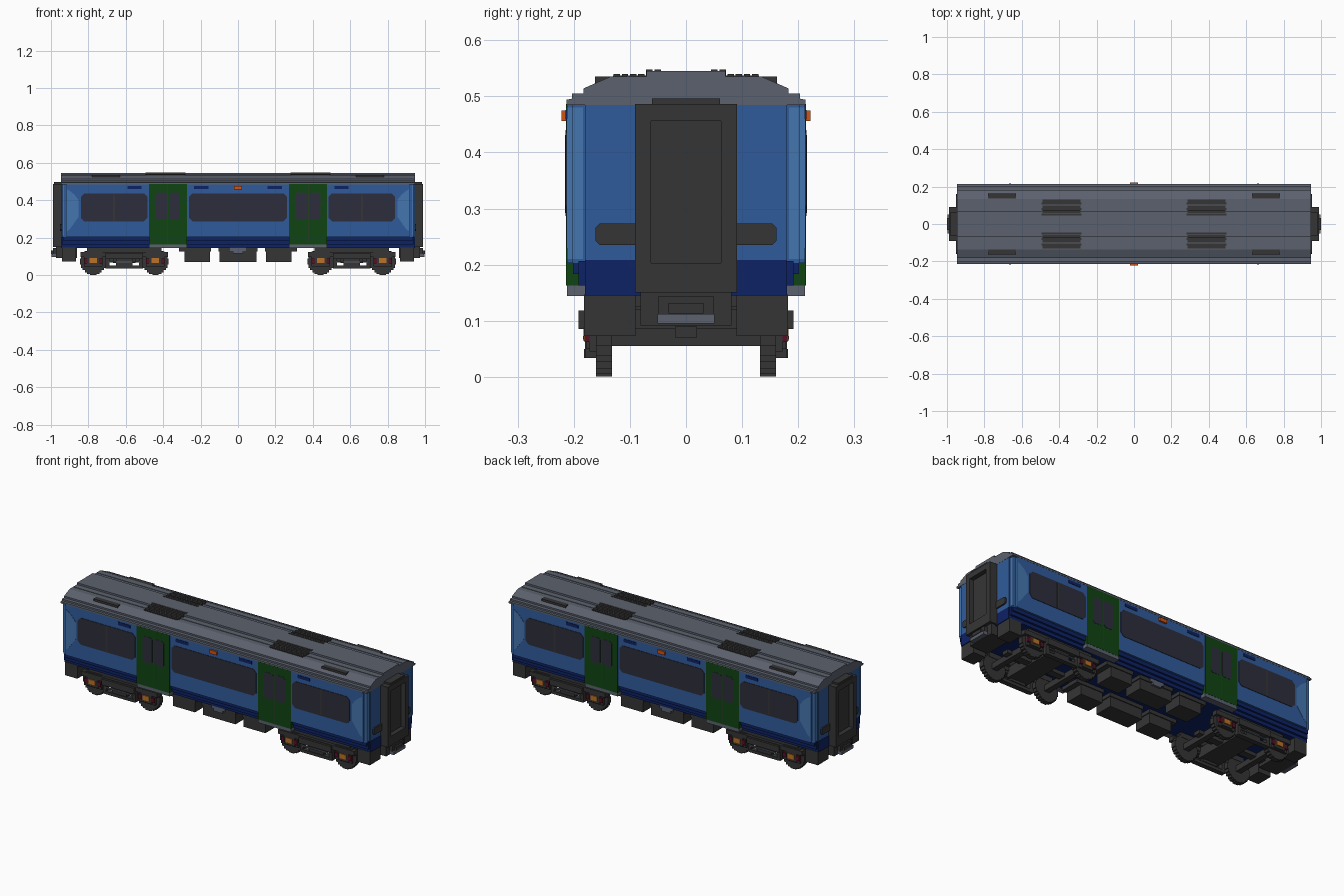
import bpy, bmesh, math

cube = bpy.data.objects.get("Cube")
if cube:
    bpy.data.objects.remove(cube, do_unlink=True)


def material(name, r, g, b):
    m = bpy.data.materials.new(name)
    m.use_nodes = True
    m.diffuse_color = (r, g, b, 1)
    m.node_tree.nodes["Principled BSDF"].inputs["Base Color"].default_value = (r, g, b, 1)
    return m


BLUE = material("body blue", 0.03, 0.105, 0.33)
LIGHT = material("light blue", 0.06, 0.18, 0.43)
NAVY = material("navy", 0.004, 0.016, 0.13)
GREEN = material("door green", 0.005, 0.06, 0.006)
GREY = material("roof grey", 0.105, 0.12, 0.155)
GLASS = material("dark glass", 0.027, 0.027, 0.045)
DARK = material("dark grey", 0.036, 0.036, 0.036)
ORANGE = material("lamp orange", 0.65, 0.09, 0.006)
AMBER = material("axle box amber", 0.5, 0.17, 0.02)
MAROON = material("maroon", 0.09, 0.006, 0.02)


def finish(name, bm, mat):
    bmesh.ops.recalc_face_normals(bm, faces=bm.faces)
    me = bpy.data.meshes.new(name)
    bm.to_mesh(me)
    bm.free()
    me.materials.append(mat)
    ob = bpy.data.objects.new(name, me)
    bpy.context.collection.objects.link(ob)
    return ob


def boxes(name, mat, specs, sx=1, sy=1):
    """Joined boxes from (x0, x1, y0, y1, z0, z1), optionally mirrored."""
    bm = bmesh.new()
    for x0, x1, y0, y1, z0, z1 in specs:
        vs = bmesh.ops.create_cube(bm, size=1)["verts"]
        for v in vs:
            v.co = (sx * (x0 if v.co.x < 0 else x1), sy * (y0 if v.co.y < 0 else y1),
                    z0 if v.co.z < 0 else z1)
    return finish(name, bm, mat)


def prism(name, mat, outline, a, b, axis="y"):
    """Outline (u, z) extruded along y or x between a and b."""
    bm = bmesh.new()
    put = (lambda u, z, d: (u, d, z)) if axis == "y" else (lambda u, z, d: (d, u, z))
    face = bm.faces.new([bm.verts.new(put(u, z, a)) for u, z in outline])
    ext = bmesh.ops.extrude_face_region(bm, geom=[face])["geom"]
    for v in ext:
        if isinstance(v, bmesh.types.BMVert):
            setattr(v.co, axis, b)
    return finish(name, bm, mat)


def octagon(u0, u1, z0, z1, c):
    return [(u0 + c, z0), (u1 - c, z0), (u1, z0 + c), (u1, z1 - c),
            (u1 - c, z1), (u0 + c, z1), (u0, z1 - c), (u0, z0 + c)]


def stepped_disc(cx, cz, r):
    angles = [math.radians(a) for a in (13, 27, 38, 52, 63, 77)]
    quad = []
    for i, a in enumerate(angles):
        quad.append((r * math.cos(a), r * math.sin(a)))
        if i + 1 < len(angles):
            quad.append((r * math.cos(angles[i + 1]), r * math.sin(a)))
    left = [(-x, z) for x, z in reversed(quad)]
    top = quad + left
    return [(cx + x, cz + z) for x, z in top + [(-x, -z) for x, z in top]]


# Body shell with stepped corners
boxes("body_shell", BLUE, [(-.945, .945, -.18, .18, .203, .486),
                           (-.937, .937, -.202, .202, .203, .486),
                           (-.918, .918, -.212, .212, .203, .486)])
boxes("lower_skirt", NAVY, [(-.946, .946, -.18, .18, .145, .208),
                            (-.94, .94, -.192, .192, .163, .207),
                            (-.935, .935, -.201, .201, .183, .206)])

# Roof
half = [(.213, .485), (.213, .494), (.203, .496), (.203, .505), (.183, .505), (.183, .514),
        (.135, .535), (.07, .535), (.07, .545)]
prism("roof", GREY, half + [(-y, z) for y, z in reversed(half)], -.946, .946, "x")
for s in (1, -1):
    boxes("roof_rib", GREY, [(-.94, .94, .10, .106, .53, .5375)], sy=s)
    for t in (1, -1):
        slats = []
        for i in range(6):
            y = .045 + i * .0145
            inset = .006 * (i % 2)
            top = .5475 if y < .06 else .54
            slats.append((.28 + inset, .495 - inset, y, y + .0115, .53, top))
        slats.append((.285, .49, .045, .13, .53, .537))
        boxes("roof_vent", DARK, slats, t, s)
        boxes("roof_edge_vent", DARK, [(.63, .78, .135, .162, .513, .535)], t, s)

# Sides: windows, doors, lamps and corner patches
for s in (1, -1):
    prism("middle_window", GLASS, octagon(-.262, .262, .287, .436, .018), s * .209, s * .2145)
    boxes("side_lamp", ORANGE, [(-.022, .022, .205, .222, .456, .475)], sy=s)
    for t in (1, -1):
        prism("end_window", GLASS, octagon(t * .485, t * .84, .287, .436, .018)
              if t > 0 else octagon(-.84, -.485, .287, .436, .018), s * .209, s * .2145)
        boxes("window_divider", DARK, [(.657, .667, .209, .2152, .292, .431)], t, s)
        boxes("door", GREEN, [(.273, .476, .19, .2135, .163, .486)], t, s)
        boxes("door_gap", DARK, [(.373, .376, .205, .2142, .17, .483)], t, s)
        for u in (.339, .41):
            c = t * u
            prism("door_window", GLASS, octagon(c - .03, c + .03, .295, .44, .01), s * .208, s * .2148)
        boxes("door_step", GREY, [(.273, .476, .178, .2125, .144, .163)], t, s)
        boxes("side_vents", NAVY, [(.157, .235, .205, .2145, .459, .476),
                                   (.517, .592, .205, .2145, .459, .476)], t, s)
        patch = [(.918, .23), (.895, .25), (.868, .29), (.852, .31), (.852, .40),
                 (.875, .43), (.90, .45), (.918, .46)]
        prism("corner_patch", LIGHT, [(t * x, z) for x, z in patch], s * .209, s * .2132)
        boxes("corner_strip", LIGHT, [(.915, .9195, .2, .2125, .21, .48),
                                      (.93, .9385, .184, .203, .21, .48)], t, s)

# Ends: gangway, jumper bar, coupler
bar = octagon(-.161, .161, .235, .273, .007)
for t in (1, -1):
    prism("end_bar", DARK, bar, t * .94, t * .953, "x")
    boxes("gangway_frame", DARK, [(.94, .99, -.091, -.062, .15, .486),
                                  (.94, .99, .062, .091, .15, .486),
                                  (.94, .99, -.062, .062, .456, .486),
                                  (.94, .99, -.062, .062, .15, .203),
                                  (.94, .985, -.061, .061, .486, .496)], t)
    boxes("gangway_door", DARK, [(.94, .965, -.063, .063, .2, .458)], t)
    boxes("coupler", DARK, [(.86, .972, -.081, .081, .092, .15),
                            (.96, .99, -.05, .05, .112, .143),
                            (.98, 1.0, -.031, .031, .113, .132)], t)
    boxes("coupler_plate", GREY, [(.95, .998, -.051, .051, .095, .112)], t)
    for s in (1, -1):
        boxes("end_equipment_box", DARK, [(.865, .942, .09, .182, .073, .147)], t, s)

# Underfloor boxes in two rows
for s in (1, -1):
    boxes("middle_underfloor_box", DARK, [(-.1, .1, .06, .165, .07, .15),
                                          (-.105, .105, .055, .17, .125, .147)], sy=s)
    boxes("small_grey_tank", GREY, [(-.042, .042, .1, .176, .128, .146),
                                    (-.028, .028, .1, .176, .115, .13)], sy=s)
    for t in (1, -1):
        boxes("side_underfloor_box", DARK, [(.15, .285, .06, .165, .07, .15),
                                            (.145, .315, .055, .17, .125, .147)], t, s)

# Bogies
C, HALF_BASE = .608, .166
for t in (1, -1):
    boxes("bogie_transom", DARK, [(C - .06, C + .06, -.165, .165, .063, .12),
                                  (C - .1, C + .1, -.07, .07, .1, .15),
                                  (C - .21, C + .21, -.02, .02, .07, .09)], t)
    for d in (-HALF_BASE, HALF_BASE):
        x = C + d
        boxes("axle", DARK, [(x - .016, x + .016, -.135, .135, .055, .087)], t)
        for s in (1, -1):
            prism("wheel", DARK, stepped_disc(t * x, .071, .0725), s * .132, s * .16)
            boxes("axle_box_housing", DARK, [(x - .05, x + .05, .158, .172, .045, .125),
                                             (x - .033, x + .033, .158, .178, .05, .1)], t, s)
            boxes("axle_box", AMBER, [(x - .02, x + .02, .16, .183, .064, .09)], t, s)
            boxes("axle_spring", MAROON, [(x - .05, x - .03, .16, .181, .062, .088),
                                          (x + .03, x + .05, .16, .181, .062, .088)], t, s)
    for s in (1, -1):
        boxes("bogie_side_frame", DARK, [(C - .235, C + .235, .15, .18, .097, .122),
                                         (C - .1, C + .1, .155, .192, .085, .118),
                                         (C - .09, C + .09, .155, .182, .034, .05),
                                         (C - .1, C - .08, .155, .18, .034, .1),
                                         (C + .08, C + .1, .155, .18, .034, .1),
                                         (C - .045, C + .045, .15, .178, .05, .09),
                                         (C - .2, C + .2, .13, .165, .118, .148)], t, s)
        boxes("bogie_damper", GREY, [(C - .085, C + .085, .175, .184, .067, .073)], t, s)
